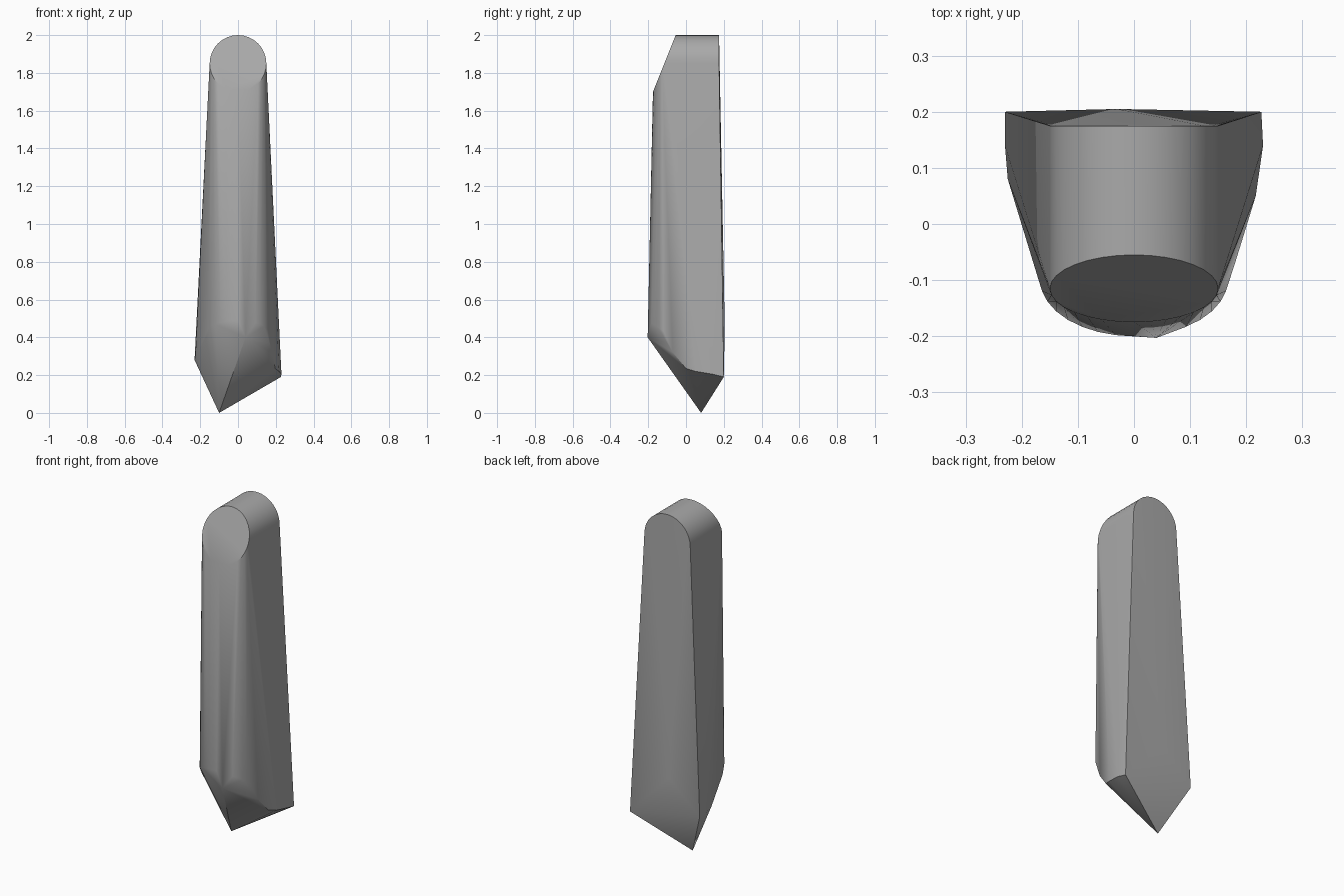
import bpy, bmesh, math

cube = bpy.data.objects.get("Cube")
if cube:
    bpy.data.objects.remove(cube, do_unlink=True)

stone = bpy.data.materials.new("stone grey")
stone.use_nodes = True
stone.diffuse_color = (0.4, 0.4, 0.4, 1)
stone.node_tree.nodes["Principled BSDF"].inputs["Base Color"].default_value = (0.4, 0.4, 0.4, 1)

SEG = 32          # sides of the rounded column
R, TOP = 0.15, 1.85   # arch radius and arch centre height
points = []

# Slanted oval face at the head, and the arch at the back
for i in range(SEG):
    a = 2 * math.pi * i / SEG
    c, s = math.cos(a), math.sin(a)
    points.append((R * c, -0.115 + 0.06 * s, TOP + R * s))
    if s > -0.01:
        points.append((R * c, 0.175, TOP + R * s))

# Foot of the rounded front, just above the broken facets
for i in range(SEG // 2 + 1):
    a = math.pi * i / (SEG // 2)
    c, s = math.cos(a), math.sin(a)
    points.append((0.167 * c, -0.1 - 0.1 * s, 0.42 + 0.07 * s))

# Pointed, chipped base
points += [
    (-0.1, 0.08, 0),                                   # tip
    (0.04, -0.203, 0.4),                               # front ridge
    (-0.17, -0.1, 0.4),                                # right front corner
    (-0.225, 0.08, 0.3), (-0.23, 0.14, 0.28), (-0.23, 0.2, 0.28),
    (0.167, -0.1, 0.37), (0.18, -0.07, 0.32), (0.197, 0, 0.235),
    (0.217, 0.05, 0.22), (0.23, 0.14, 0.205), (0.227, 0.2, 0.19),
    (-0.03, 0.205, 0.46),                              # back ridge
]

bm = bmesh.new()
for p in points:
    bm.verts.new(p)
hull = bmesh.ops.convex_hull(bm, input=bm.verts)
loose = {g for g in hull["geom_interior"] + hull["geom_unused"]
         if isinstance(g, bmesh.types.BMVert)}
bmesh.ops.delete(bm, geom=list(loose), context="VERTS")
bmesh.ops.dissolve_limit(bm, angle_limit=math.radians(0.5),
                         verts=bm.verts, edges=bm.edges)
bmesh.ops.recalc_face_normals(bm, faces=bm.faces)

mesh = bpy.data.meshes.new("stone_shard")
bm.to_mesh(mesh)
bm.free()
mesh.materials.append(stone)
shard = bpy.data.objects.new("stone_shard", mesh)
bpy.context.collection.objects.link(shard)

# Smooth column, crisp breaks
bpy.ops.object.select_all(action="DESELECT")
shard.select_set(True)
bpy.context.view_layer.objects.active = shard
bpy.ops.object.shade_smooth_by_angle(angle=math.radians(30))
